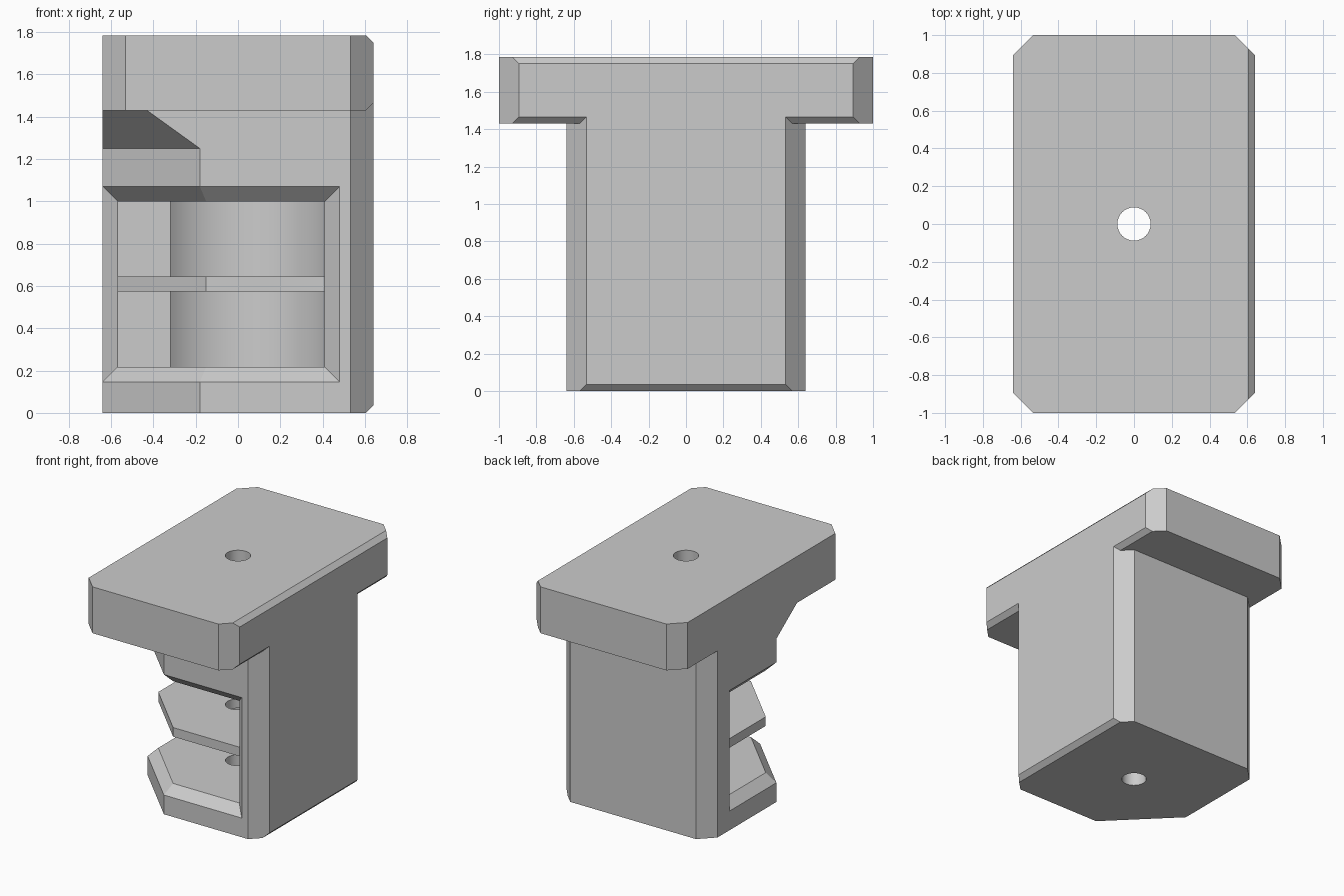
import bpy
import bmesh
from math import cos, sin, radians, sqrt

cube = bpy.data.objects.get("Cube")
if cube:
    bpy.data.objects.remove(cube, do_unlink=True)

HALF = 0.64      # half width of the body
CUT = 0.107      # small vertical corner chamfer
LIP = 0.07       # bevel around the pocket mouth
EDGE = 0.035     # fine bevel on the +x side

grey = bpy.data.materials.new("plain grey")
grey.use_nodes = True
grey.diffuse_color = (0.6, 0.6, 0.6, 1)
grey.node_tree.nodes["Principled BSDF"].inputs["Base Color"].default_value = (0.6, 0.6, 0.6, 1)


def outline(depth=HALF, corner=CUT, inset=0.0, bevel=0.0):
    """Counterclockwise plan: corner cuts the (-x, -y) corner, inset moves the -x and -y sides."""
    flat_x, flat_y = HALF - CUT, depth - CUT
    left, front, right = -HALF + inset, -depth + inset, HALF - bevel
    slide = corner + inset * (sqrt(2) - 1) - inset
    return [(left + slide + inset - inset, front), (flat_x, front),
            (right, -flat_y - bevel), (right, flat_y + bevel),
            (flat_x, depth), (-flat_x, depth),
            (left, flat_y), (left, front + slide)]


def loft(name, rings):
    """Solid through a stack of (height, outline) rings."""
    bm = bmesh.new()
    loops = [[bm.verts.new((x, y, z)) for x, y in pts] for z, pts in rings]
    bm.faces.new(loops[0][::-1])
    bm.faces.new(loops[-1])
    for low, high in zip(loops, loops[1:]):
        n = len(low)
        for i in range(n):
            j = (i + 1) % n
            bm.faces.new((low[i], low[j], high[j], high[i]))
    bmesh.ops.recalc_face_normals(bm, faces=bm.faces[:])
    mesh = bpy.data.meshes.new(name)
    bm.to_mesh(mesh)
    bm.free()
    mesh.materials.append(grey)
    obj = bpy.data.objects.new(name, mesh)
    bpy.context.collection.objects.link(obj)
    return obj


def combine(target, other, operation):
    """Apply a boolean and drop the helper."""
    other.hide_render = True
    mod = target.modifiers.new(operation.lower(), "BOOLEAN")
    mod.operation, mod.solver, mod.object = operation, "EXACT", other
    bpy.context.view_layer.objects.active = target
    bpy.ops.object.modifier_apply(modifier=mod.name)
    bpy.data.objects.remove(other, do_unlink=True)


def arc(radius, start, end, steps):
    angles = [radians(start + (end - start) * i / steps) for i in range(steps + 1)]
    return [(radius * cos(a), radius * sin(a)) for a in angles]


BIG = 0.46       # large diagonal cut on the open corner
body = outline(corner=BIG)
inner = outline(corner=BIG, inset=LIP)
neck = outline(corner=0.21)

# Upper block: bevelled pocket ceiling, diagonal corner flaring out to the plate
holder = loft("holder_block", [(1.0, inner), (1.0 + LIP, body), (1.25, body),
                               (1.43, neck), (1.55, neck)])

# Base with fine bottom bevel and bevelled pocket floor
base = loft("base", [(0, outline(corner=BIG, bevel=EDGE)), (EDGE, body),
                     (0.147, body), (0.147 + LIP, inner)])

# Column behind the pocket, hollowed by a round recess
f = HALF - CUT
column_plan = [(0.48, -HALF), (f, -HALF), (HALF, -f), (HALF, f), (f, HALF),
               (-f, HALF), (-HALF, f), (-HALF, 0.39), (-HALF + LIP, 0.32)]
column_plan += arc(0.4525, 135, -25, 48) + [(0.41, -HALF + LIP)]
column = loft("column", [(0.12, column_plan), (1.1, column_plan)])

# Thin shelf halfway up the pocket
shelf = loft("shelf", [(0.575, inner), (0.645, inner)])

# Wide top plate, finely bevelled on the +x side only
wide, trimmed = outline(depth=1.0), outline(depth=1.0, bevel=EDGE)
plate = loft("top_plate", [(1.43, trimmed), (1.43 + EDGE, wide),
                           (1.785 - EDGE, wide), (1.785, trimmed)])

for part in (column, base, shelf, plate):
    combine(holder, part, "UNION")

# Vertical bolt hole through everything
circle = arc(0.088, 0, 352.5, 47)
combine(holder, loft("hole_cutter", [(-0.1, circle), (1.9, circle)]), "DIFFERENCE")

# Smooth round walls, keep the chamfers crisp
bpy.ops.object.select_all(action="DESELECT")
holder.select_set(True)
bpy.context.view_layer.objects.active = holder
bpy.ops.object.shade_smooth_by_angle(angle=radians(20))
